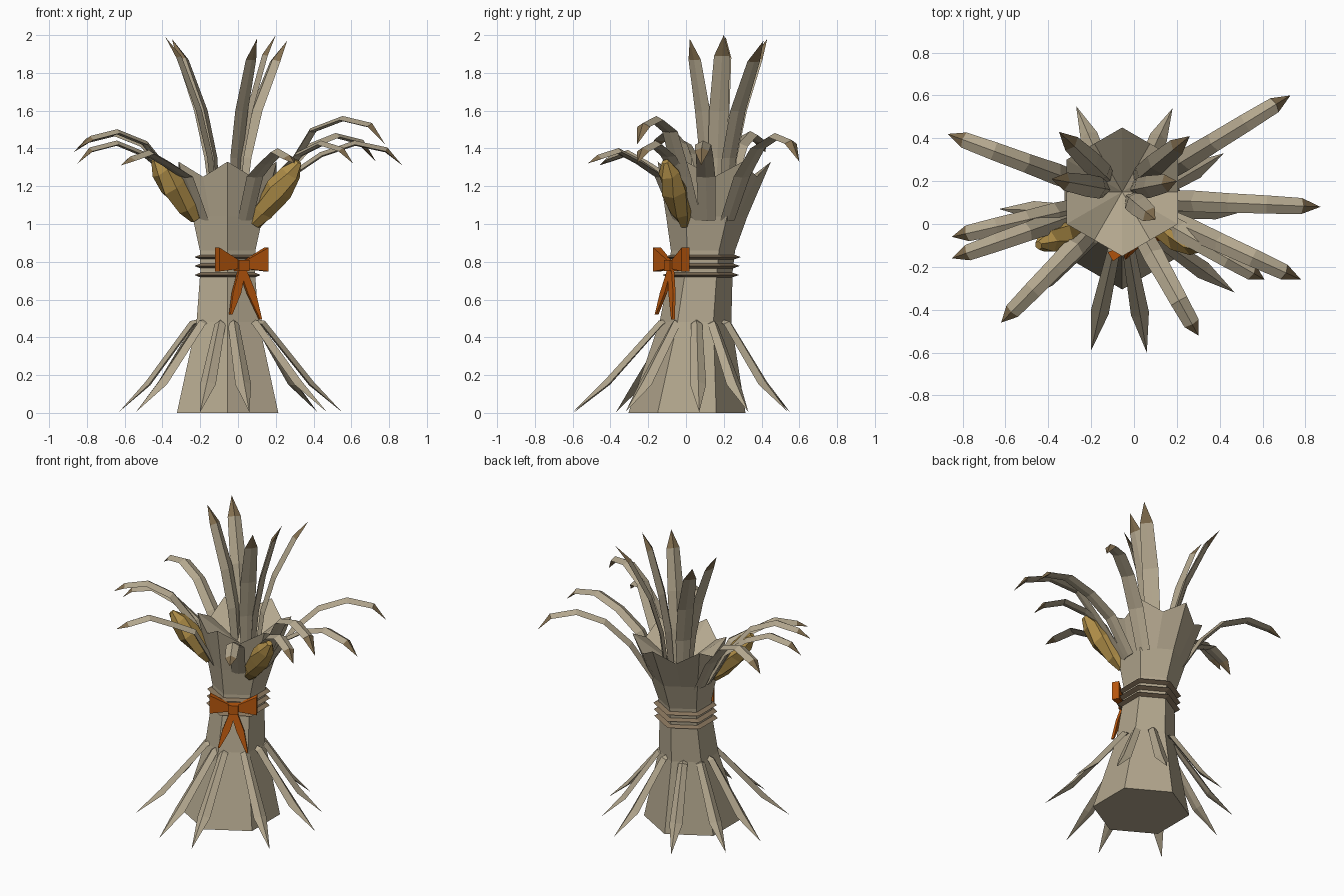
import bpy
import bmesh
from math import sin, cos, pi
from mathutils import Vector, Matrix

cube = bpy.data.objects.get("Cube")
if cube:
    bpy.data.objects.remove(cube, do_unlink=True)


def material(name, rgb):
    m = bpy.data.materials.new(name)
    m.use_nodes = True
    m.diffuse_color = (*rgb, 1)
    m.node_tree.nodes["Principled BSDF"].inputs["Base Color"].default_value = (*rgb, 1)
    return m


STRAW = material("straw", (0.45, 0.385, 0.27))
TIP = material("dry_tip", (0.23, 0.16, 0.08))
GOLD = material("corn_gold", (0.43, 0.27, 0.065))
ROPE = material("rope_brown", (0.25, 0.18, 0.11))
RIBBON = material("ribbon_orange", (0.48, 0.095, 0.004))

CX = -0.055  # axis of the sheaf in x


def loft(name, rings, mats, cap=True, tip_faces=False, closed=False):
    """Skin a list of equal-sized point rings; optionally colour the last band."""
    bm = bmesh.new()
    vs = [[bm.verts.new(p) for p in ring] for ring in rings]
    n = len(vs[0])
    pairs = list(zip(vs, vs[1:]))
    if closed:
        pairs.append((vs[-1], vs[0]))
    for k, (a, b) in enumerate(pairs):
        for i in range(n):
            j = (i + 1) % n
            f = bm.faces.new((a[i], a[j], b[j], b[i]))
            f.material_index = int(tip_faces and k == len(pairs) - 1)
    if cap and not closed:
        bm.faces.new(vs[0])
        bm.faces.new(vs[-1])
    bmesh.ops.remove_doubles(bm, verts=bm.verts, dist=0.0005)
    bmesh.ops.recalc_face_normals(bm, faces=bm.faces)
    me = bpy.data.meshes.new(name)
    bm.to_mesh(me)
    bm.free()
    for m in mats:
        me.materials.append(m)
    ob = bpy.data.objects.new(name, me)
    bpy.context.collection.objects.link(ob)
    return ob


def hex_ring(r, z, cy, peak=0.0):
    """Twelve points on a hexagon with a corner at the front; corners may be raised."""
    pts = []
    for i in range(12):
        a = -pi / 2 + i * pi / 6
        corner = i % 2 == 0
        rr = r if corner else r * 0.866
        pts.append(Vector((CX + rr * cos(a), cy + rr * sin(a), z + peak * corner)))
    return pts


def leaf(name, path, widths, mats, ridge=0.022):
    """Creased blade with a thin diamond section, following a path."""
    path = [Vector(p) for p in path]
    radial = path[-1] - path[0]
    side = Vector((-radial.y, radial.x, 0)).normalized()
    rings = []
    for i, (p, w) in enumerate(zip(path, widths)):
        t = (path[min(i + 1, len(path) - 1)] - path[max(i - 1, 0)]).normalized()
        up = t.cross(side)
        k = min(1, w / 0.06)
        rings.append([p - side * w / 2, p + up * ridge * k,
                      p + side * w / 2, p - up * 0.006 * k])
    return loft(name, rings, mats, tip_faces=len(mats) > 1)


# Sheaf body with a toothed, hollow crown
body = [hex_ring(0.31, 0, 0.005), hex_ring(0.19, 0.48, 0.05),
        hex_ring(0.167, 0.75, 0.08), hex_ring(0.17, 0.86, 0.09),
        hex_ring(0.215, 1.04, 0.11), hex_ring(0.30, 1.25, 0.15, 0.08),
        [Vector((CX, 0.15, 1.1))] * 12]
bm_body = loft("sheaf_body", body[:-1] + [[p.lerp(q, 0.999) for p, q in zip(body[-2], body[-1])]],
               [STRAW], cap=False)
bpy.data.objects.remove(bm_body, do_unlink=True)


def sheaf():
    bm = bmesh.new()
    rows = [[bm.verts.new(p) for p in ring] for ring in body[:-1]]
    apex = bm.verts.new(body[-1][0])
    bm.faces.new(list(reversed(rows[0])))
    for i in range(12):
        j = (i + 1) % 12
        for a, b in zip(rows, rows[1:]):
            bm.faces.new((a[i], a[j], b[j], b[i]))
        bm.faces.new((rows[-1][i], rows[-1][j], apex))
    me = bpy.data.meshes.new("sheaf_body")
    bm.to_mesh(me)
    bm.free()
    me.materials.append(STRAW)
    bpy.context.collection.objects.link(bpy.data.objects.new("sheaf_body", me))


sheaf()

# Skirt leaves spreading to the ground
skirt_tips = [(0.06, -0.6), (-0.2, -0.59), (0.47, -0.32), (0.55, 0.07), (0.42, 0.33),
              (0.18, 0.54), (-0.27, 0.55), (-0.54, 0.33), (-0.63, 0.07), (-0.54, -0.37)]
for x, y in skirt_tips:
    top = Vector((CX, 0.05, 0))
    d = Vector((x, y, 0)) - top
    u = d.normalized()
    path = [top + u * 0.12 + Vector((0, 0, 0.49)), top + u * 0.18 + Vector((0, 0, 0.47)),
            top + d * 0.72 + Vector((0, 0, 0.15)), Vector((x, y, 0.005))]
    leaf("skirt_leaf", path, (0.03, 0.06, 0.085, 0), [STRAW], 0.025)

# Drooping leaves: tip x, y, z and arch height
droops = [(0.73, 0.6, 1.33, 1.46), (0.87, 0.08, 1.31, 1.42), (0.78, -0.26, 1.42, 1.55),
          (0.61, -0.26, 1.32, 1.42), (0.30, -0.52, 1.32, 1.38), (-0.62, -0.46, 1.31, 1.37),
          (-0.85, -0.16, 1.40, 1.48), (-0.85, -0.06, 1.32, 1.42), (-0.87, 0.42, 1.38, 1.47)]
for x, y, z, peak in droops:
    c = Vector((CX, 0.12, 0))
    d = Vector((x, y, 0)) - c
    start = c + d.normalized() * 0.19
    end = Vector((x, y, 0))
    stops = [(0, 1.02), (0.2, 1.25), (0.42, peak - 0.06), (0.66, peak),
             (0.88, peak - 0.035), (1, z)]
    path = [start.lerp(end, f) + Vector((0, 0, h)) for f, h in stops]
    leaf("drooping_leaf", path, (0.09, 0.1, 0.09, 0.085, 0.075, 0), [STRAW, TIP])

# Upright leaves standing in the crown
for x, y, z in [(-0.35, 0.43, 1.98), (-0.385, 0.21, 1.99), (0.26, 0.41, 1.97),
                (0.2, 0.2, 2.0), (0.1, 0.02, 1.98)]:
    c = Vector((CX, 0.15, 0))
    d = Vector((x, y, 0)) - c
    stops = [(0.22, 1.08), (0.3, 1.35), (0.48, 1.6), (0.8, z - 0.11), (1, z)]
    path = [c + d * f + Vector((0, 0, h)) for f, h in stops]
    leaf("upright_leaf", path, (0.07, 0.1, 0.105, 0.085, 0), [STRAW, TIP])

# Corn cobs
for name, a, b in [("right_cob", (-0.22, 0.01, 1.03), (-0.445, -0.1, 1.34)),
                   ("left_cob", (0.09, 0.0, 1.0), (0.32, -0.11, 1.33))]:
    a, b = Vector(a), Vector(b)
    rot = (b - a).to_track_quat('Z', 'Y').to_matrix()
    rings = []
    for k, (t, r) in enumerate([(0, 0.035), (0.2, 0.058), (0.55, 0.075), (0.82, 0.058), (1, 0.02)]):
        rings.append([a.lerp(b, t) + rot @ Vector((r * cos(i * pi / 3 + k * 0.4),
                                                   r * sin(i * pi / 3 + k * 0.4), 0))
                      for i in range(6)])
    loft(name, rings, [GOLD])

# Rope wound three times around the waist
for z, cy in [(0.73, 0.078), (0.778, 0.083), (0.825, 0.088)]:
    loft("rope_ring", [hex_ring(0.16, z - 0.015, cy), hex_ring(0.203, z, cy),
                       hex_ring(0.16, z + 0.015, cy)], [ROPE], closed=True)

# Ribbon bow, built along the front-left face of the waist
turn = Matrix.Translation((0.02, -0.078, 0.785)) @ Matrix.Rotation(pi / 6, 4, 'Z')


def section(x, z, half_depth, half_height, y=0.0):
    """Rectangular bow section at offset x along the ribbon."""
    return [turn @ Vector((x, y + sy * half_depth, z + sz * half_height))
            for sy, sz in ((-1, -1), (1, -1), (1, 1), (-1, 1))]


loft("bow_knot", [section(-0.032, -0.005, 0.025, 0.03), section(0.032, -0.005, 0.025, 0.03)], [RIBBON])
for s, side, drop in [(-1, "right", -0.265), (1, "left", -0.29)]:
    loft(side + "_bow_loop", [section(s * 0.02, 0, 0.012, 0.022),
                              section(s * 0.15, 0.027, 0.024, 0.063)], [RIBBON])
    rings = []
    for x, z, w in [(0, -0.02, 0.02), (0.045, -0.15, 0.025), (0.09, drop, 0.006)]:
        y = 0.09 * z * (-1) * -1.6
        rings.append([turn @ Vector((s * x + sx * w, y + sy * 0.008, z))
                      for sx, sy in ((-1, -1), (1, -1), (1, 1), (-1, 1))])
    loft(side + "_bow_tail", rings, [RIBBON])
